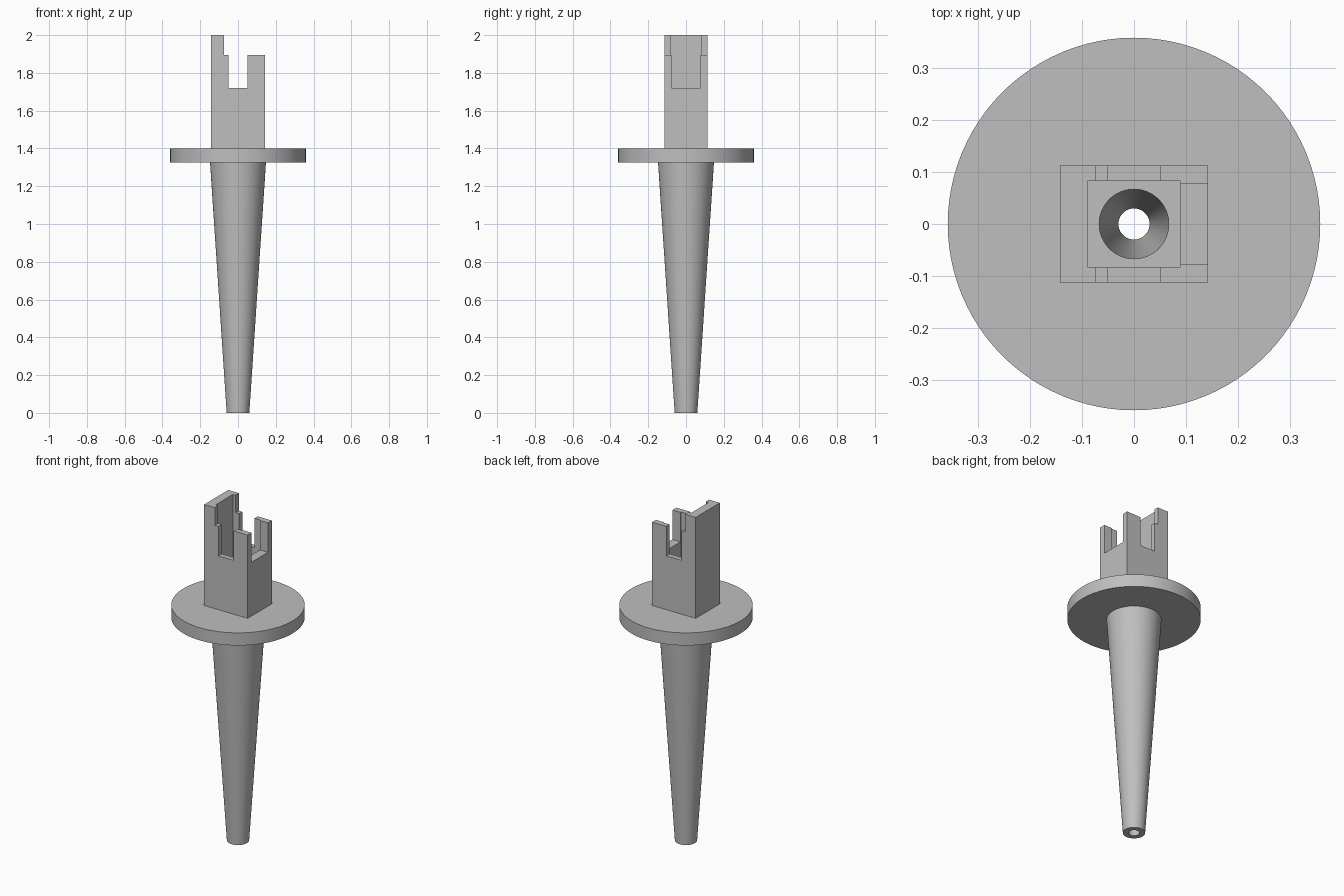
import bpy, bmesh, math

if "Cube" in bpy.data.objects:
    bpy.data.objects.remove(bpy.data.objects["Cube"])

grey = bpy.data.materials.new("plain grey")
grey.diffuse_color = (0.52, 0.52, 0.52, 1)
grey.use_nodes = True
grey.node_tree.nodes["Principled BSDF"].inputs["Base Color"].default_value = grey.diffuse_color


def box(name, x, y, z):
    """Box from (min, max) ranges."""
    bm = bmesh.new()
    bmesh.ops.create_cube(bm, size=1)
    for v in bm.verts:
        v.co = [r[0] if c < 0 else r[1] for c, r in zip(v.co, (x, y, z))]
    me = bpy.data.meshes.new(name)
    bm.to_mesh(me)
    bm.free()
    ob = bpy.data.objects.new(name, me)
    bpy.context.collection.objects.link(ob)
    return ob


def lathe(name, profile, sides=96):
    """Closed (radius, height) profile turned around z."""
    bm = bmesh.new()
    rings = [[bm.verts.new((r * math.cos(a), r * math.sin(a), z)) for r, z in profile]
             for a in (2 * math.pi * i / sides for i in range(sides))]
    n = len(profile)
    for i in range(sides):
        a, b = rings[i], rings[(i + 1) % sides]
        for j in range(n):
            k = (j + 1) % n
            bm.faces.new((a[j], b[j], b[k], a[k]))
    bmesh.ops.recalc_face_normals(bm, faces=bm.faces)
    me = bpy.data.meshes.new(name)
    bm.to_mesh(me)
    bm.free()
    ob = bpy.data.objects.new(name, me)
    bpy.context.collection.objects.link(ob)
    return ob


# Hollow tapered stem with its round flange
stem = lathe("stem_and_flange", [(0.03, 0), (0.06, 0), (0.148, 1.325), (0.359, 1.325),
                                 (0.359, 1.4), (0.067, 1.4)])
stem.data.materials.append(grey)
bpy.context.view_layer.objects.active = stem
stem.select_set(True)
bpy.ops.object.shade_smooth_by_angle(angle=math.radians(30))
stem.select_set(False)

# Rectangular socket above the flange
socket = box("socket", (-0.143, 0.143), (-0.113, 0.113), (1.4, 2.0))
socket.data.materials.append(grey)
cuts = [
    box("pocket_cutter", (-0.09, 0.09), (-0.083, 0.083), (1.3, 2.1)),
    box("step_cutter", (-0.073, 0.3), (-0.3, 0.3), (1.895, 2.1)),
    box("front_back_slot_cutter", (-0.05, 0.05), (-0.3, 0.3), (1.72, 2.2)),
    box("side_slot_cutter", (0.0, 0.3), (-0.077, 0.077), (1.72, 2.2)),
]
bpy.context.view_layer.objects.active = socket
for c in cuts:
    m = socket.modifiers.new(c.name, "BOOLEAN")
    m.operation, m.solver, m.object = "DIFFERENCE", "EXACT", c
    bpy.ops.object.modifier_apply(modifier=m.name)
    bpy.data.objects.remove(c)

# Open the hidden underside resting on the flange
bm = bmesh.new()
bm.from_mesh(socket.data)
under = [f for f in bm.faces if f.normal.z < -0.9 and f.calc_center_median().z < 1.41]
bmesh.ops.delete(bm, geom=under, context="FACES_ONLY")
bm.to_mesh(socket.data)
bm.free()
